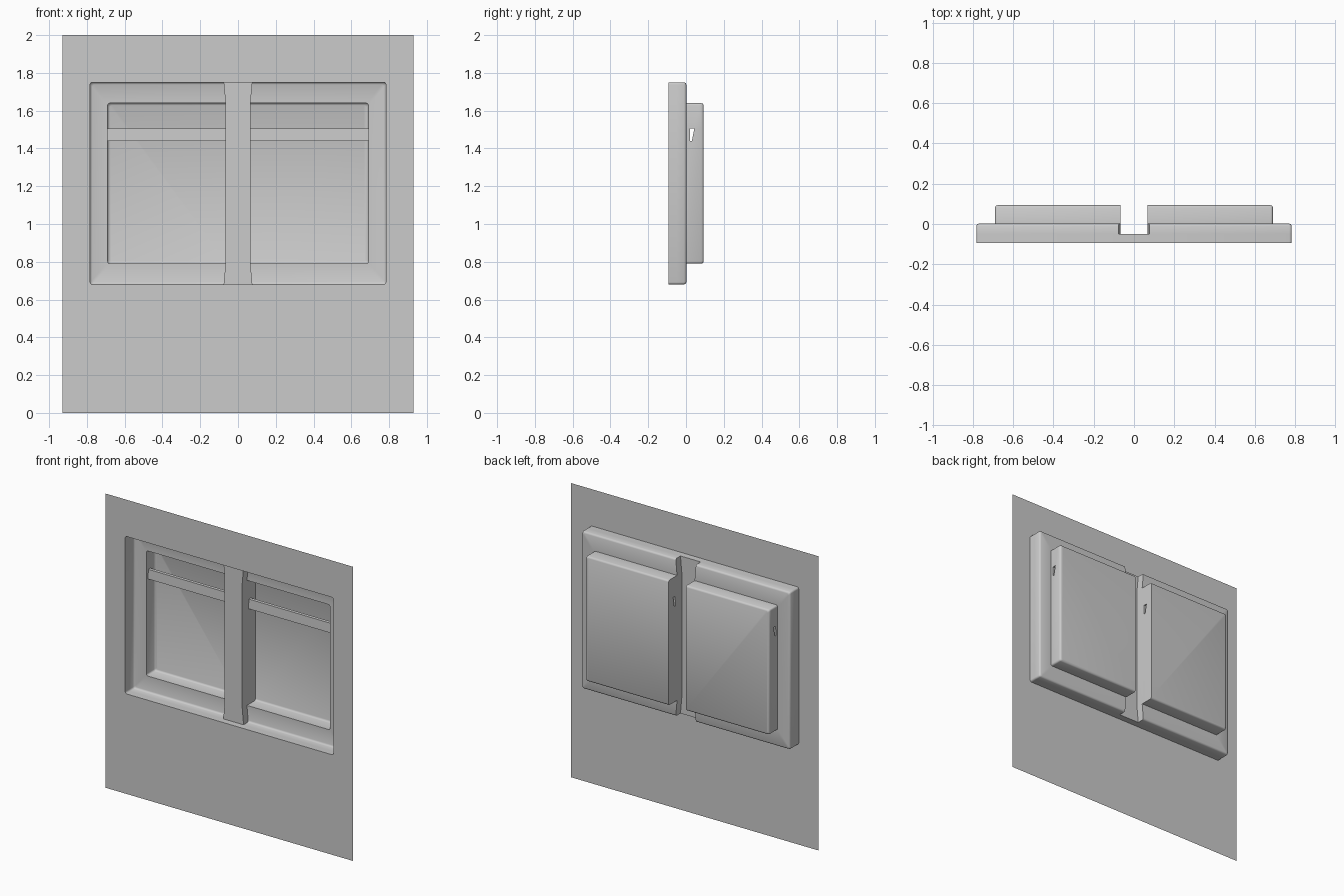
import bpy, bmesh, math
from mathutils import Vector

if "Cube" in bpy.data.objects:
    bpy.data.objects.remove(bpy.data.objects["Cube"])

F, POST_Y, MID, BACK = -0.0935, -0.049, 0.002, 0.0935   # depth levels
OUTER = (0.783, 0.68, 1.75)                              # half width, bottom, top
INNER = (0.69, 0.79, 1.64)
WEDGE = [(0.022, 1.505), (0.044, 1.505), (0.031, 1.44), (0.02, 1.44)]  # bar section (y, z)


def post_x(z):
    """Half width of the centre post, flaring towards both ends."""
    over = max(z - INNER[2], INNER[1] - z, 0) / 0.11
    return 0.066 + 0.010 * over


def ring(rect, inset, y, r=0.012):
    """Half rectangle with rounded corners, from post top round to post bottom."""
    hx, zb, zt = rect[0] - inset, rect[1] + inset, rect[2] - inset
    pts = [(post_x(zt), y, zt)]
    for cz, start in ((zt - r, 90), (zb + r, 0)):
        for k in range(4):
            a = math.radians(start - 30 * k)
            pts.append((hx - r + r * math.cos(a), y, cz + r * math.sin(a)))
    return pts + [(post_x(zb), y, zb)]


def cut_bar_hole(bm):
    """Open the side faces where the bar passes through."""
    n = len(WEDGE)
    planes = []
    for i in range(n):
        p, q = Vector((0, *WEDGE[i])), Vector((0, *WEDGE[(i + 1) % n]))
        planes.append((p, (q - p).cross(Vector((1, 0, 0))).normalized()))
    centre = Vector((0, 0.03, 1.475))

    def sides():
        bm.normal_update()
        return [f for f in bm.faces if abs(f.normal.x) > 0.95
                and f.calc_center_median().y > MID]
    for p, no in planes:
        fs = sides()
        geom = fs + list({e for f in fs for e in f.edges}) + list({v for f in fs for v in f.verts})
        bmesh.ops.bisect_plane(bm, geom=geom, plane_co=p, plane_no=no, dist=1e-5)
    hole = []
    for f in sides():
        c = f.calc_center_median()
        if all((c - p).dot(no) * (centre - p).dot(no) > 0 for p, no in planes):
            hole.append(f)
    bmesh.ops.delete(bm, geom=hole, context='FACES')


def make(name, polys, face_front=True, hole=False):
    bm = bmesh.new()
    for poly in polys:
        bm.faces.new([bm.verts.new(p) for p in poly])
    bmesh.ops.remove_doubles(bm, verts=bm.verts, dist=1e-5)
    bmesh.ops.recalc_face_normals(bm, faces=bm.faces)
    bm.normal_update()
    if face_front and sum(f.normal.y * f.calc_area() for f in bm.faces) > 0:
        bmesh.ops.reverse_faces(bm, faces=bm.faces)
    if hole:
        cut_bar_hole(bm)
    me = bpy.data.meshes.new(name)
    bm.to_mesh(me)
    bm.free()
    ob = bpy.data.objects.new(name, me)
    bpy.context.collection.objects.link(ob)
    bpy.ops.object.select_all(action='DESELECT')
    ob.select_set(True)
    bpy.context.view_layer.objects.active = ob
    bpy.ops.object.shade_smooth_by_angle(angle=math.radians(50))
    mod = ob.modifiers.new("mirror", 'MIRROR')
    mod.use_axis[0] = True
    mod.merge_threshold = 0.0001
    return ob


# Stepped window recess: two nested boxes with small fillets
fillet = [(0, -0.012), (0.0035, -0.0035), (0.012, 0)]
rings = [ring(OUTER, 0, F), ring(OUTER, 0, POST_Y)]
rings += [ring(OUTER, d, MID + y) for d, y in fillet]
n_outer = len(rings)
rings += [ring(INNER, 0, MID)]
rings += [ring(INNER, d, BACK + y) for d, y in fillet]
recess = [(a[i], a[i + 1], b[i + 1], b[i])
          for a, b in zip(rings, rings[1:]) for i in range(len(a) - 1)]
recess.append(rings[-1])
for z in OUTER[1:]:                       # recess edge in front of the post
    recess.append([(0, F, z), (post_x(z), F, z), (post_x(z), POST_Y, z), (0, POST_Y, z)])
make("window_recess", recess, hole=True)

# Flat wall sheet around the opening
make("wall_panel", [[(0, F, 2), (0.93, F, 2), (0.93, F, 0), (0, F, 0), (0, F, OUTER[1])]
                    + rings[0][::-1] + [(0, F, OUTER[2])]])

# Centre post: front strip and the two side walls, open at the back
zs = [OUTER[1], INNER[1], INNER[2], OUTER[2]]
post = [[(0, POST_Y, a), (post_x(a), POST_Y, a), (post_x(b), POST_Y, b), (0, POST_Y, b)]
        for a, b in zip(zs, zs[1:])]
px = post_x(1.2)
for end, z in ((0, INNER[2]), (-1, INNER[1])):
    post.append([r[end] for r in rings[1:n_outer + 1]] + [(px, POST_Y, z)])
post.append([(px, POST_Y, INNER[1]), (px, POST_Y, INNER[2]),
             (px, MID, INNER[2]), (px, MID, INNER[1])])
post.append([r[0] for r in rings[n_outer:]] + [r[-1] for r in rings[n_outer:]][::-1])
make("centre_post", post, hole=True)

# Tapered hollow cross bar in each bay
bar = [[(px, *WEDGE[i]), (INNER[0], *WEDGE[i]),
        (INNER[0], *WEDGE[(i + 1) % 4]), (px, *WEDGE[(i + 1) % 4])] for i in range(4)]
make("cross_bar", bar, face_front=False)
